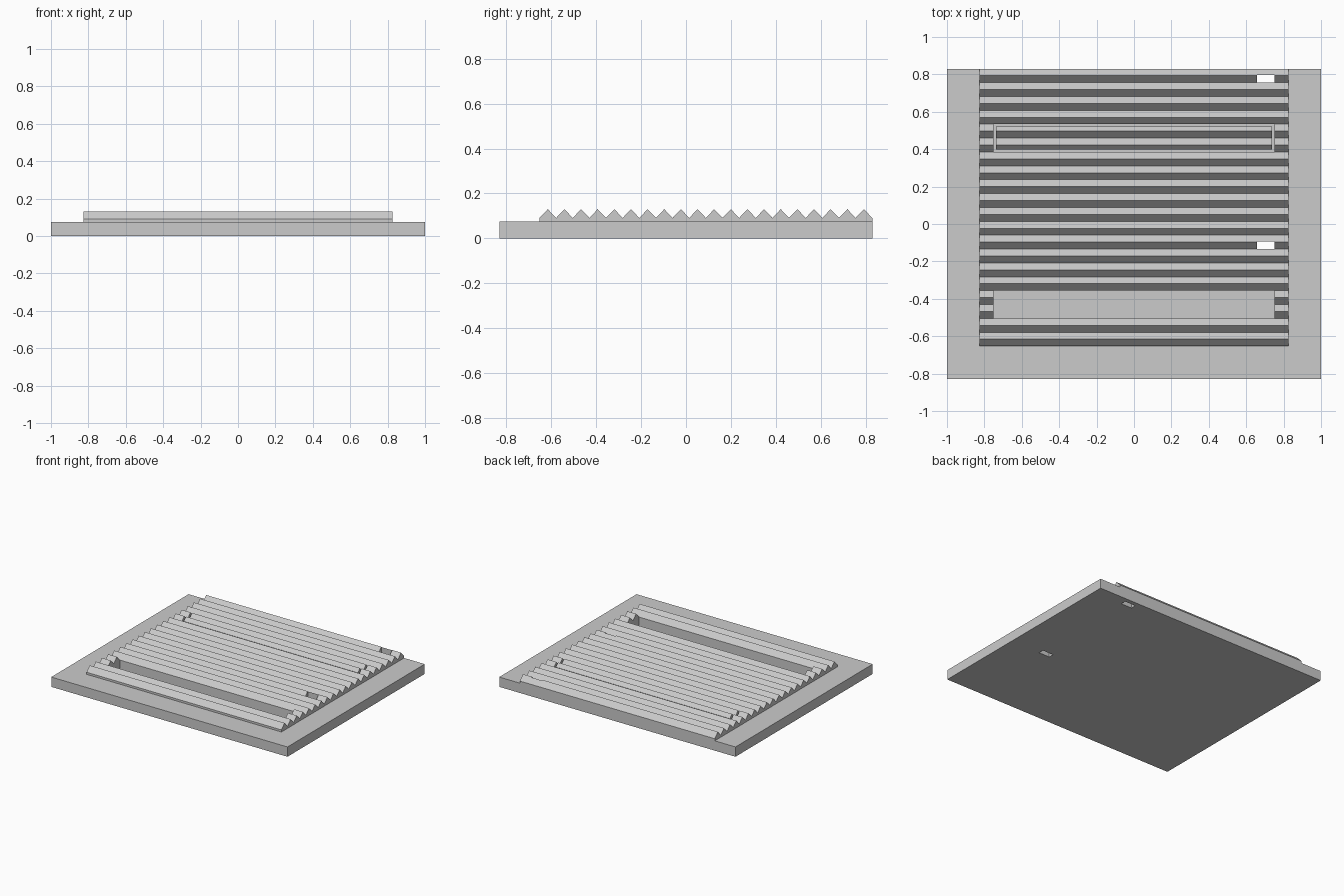
import bpy, bmesh

TEETH = 20
FRONT, BACK = -0.653, 0.83
PITCH = (BACK - FRONT) / TEETH
BASE_TOP, VALLEY, PEAK, FLOOR = 0.075, 0.091, 0.13, 0.02
HALF_X = 0.825

old = bpy.data.objects.get("Cube")
if old:
    bpy.data.objects.remove(old, do_unlink=True)

grey = bpy.data.materials.new("light_grey")
grey.use_nodes = True
grey.diffuse_color = (0.6, 0.6, 0.6, 1)
grey.node_tree.nodes["Principled BSDF"].inputs["Base Color"].default_value = grey.diffuse_color


def prism(name, profile, x0, x1):
    """Extrude a (y, z) outline along x."""
    bm = bmesh.new()
    face = bm.faces.new([bm.verts.new((x0, y, z)) for y, z in profile])
    ext = bmesh.ops.extrude_face_region(bm, geom=[face])["geom"]
    moved = [v for v in ext if isinstance(v, bmesh.types.BMVert)]
    bmesh.ops.translate(bm, verts=moved, vec=(x1 - x0, 0, 0))
    bmesh.ops.recalc_face_normals(bm, faces=bm.faces)
    mesh = bpy.data.meshes.new(name)
    bm.to_mesh(mesh)
    bm.free()
    mesh.materials.append(grey)
    obj = bpy.data.objects.new(name, mesh)
    bpy.context.collection.objects.link(obj)
    return obj


def box(name, x0, x1, y0, y1, z0, z1):
    return prism(name, [(y0, z0), (y1, z0), (y1, z1), (y0, z1)], x0, x1)


def ridges(name, bottom):
    """Sawtooth slab running across the whole panel."""
    outline = [(BACK, bottom), (FRONT, bottom), (FRONT, VALLEY)]
    for i in range(TEETH):
        outline.append((FRONT + (i + 0.5) * PITCH, PEAK))
        outline.append((FRONT + (i + 1) * PITCH, VALLEY))
    return prism(name, outline, -HALF_X, HALF_X)


def combine(obj, tool, operation):
    mod = obj.modifiers.new(operation.lower(), "BOOLEAN")
    mod.operation, mod.object, mod.solver = operation, tool, "EXACT"
    bpy.context.view_layer.objects.active = obj
    bpy.ops.object.modifier_apply(modifier=mod.name)
    bpy.data.objects.remove(tool, do_unlink=True)


def tooth_line(i):
    return FRONT + i * PITCH


# Base slab with the ridged field on top
panel = box("ridged_panel", -1, 1, -0.83, 0.83, 0, BASE_TOP)
combine(panel, ridges("ridged_field", BASE_TOP / 2), "UNION")

# Two recesses, each two teeth wide: open at the front, covered at the rear
for first in (2, 14):
    combine(panel, box("recess_cutter", -0.75, 0.75, tooth_line(first),
                       tooth_line(first + 2), FLOOR, 0.2), "DIFFERENCE")

# Small slots right through the panel
for tooth in (7, 19):
    y = tooth_line(tooth)
    combine(panel, box("slot_cutter", 0.658, 0.75, y, y + 0.041, -0.1, 0.2), "DIFFERENCE")

# Ridged cover sitting in the rear recess with a narrow gap all round
cover = ridges("recess_cover", FLOOR)
combine(cover, box("cover_limits", -0.737, 0.737, tooth_line(14) + 0.012,
                   tooth_line(16) - 0.012, 0, 0.2), "INTERSECT")
